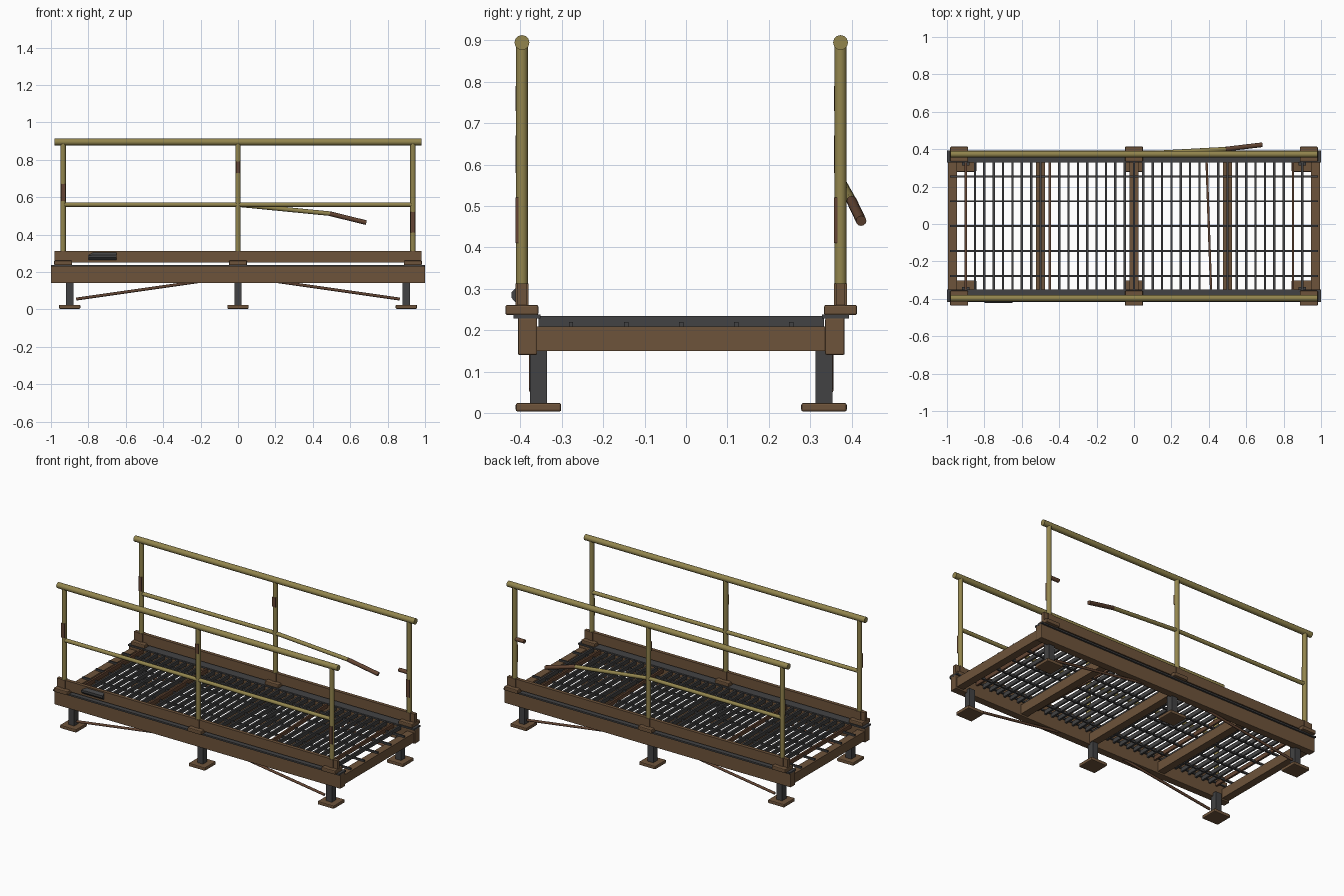
import bpy
import bmesh
from mathutils import Vector

cube = bpy.data.objects.get("Cube")
if cube:
    bpy.data.objects.remove(cube)

MID = -0.0115               # centre line of the walkway
STATIONS = (-1, 0, 1)       # left, middle and right supports


def material(name, rgb):
    m = bpy.data.materials.new(name)
    m.use_nodes = True
    m.diffuse_color = (*rgb, 1)
    m.node_tree.nodes["Principled BSDF"].inputs["Base Color"].default_value = (*rgb, 1)
    return m


BROWN = material("brown steel", (0.155, 0.087, 0.043))
RUST = material("dark rust", (0.125, 0.06, 0.033))
OLIVE = material("faded yellow paint", (0.29, 0.235, 0.075))
GREY = material("dark grey steel", (0.055, 0.055, 0.057))


def make(name, bm, mat):
    bmesh.ops.recalc_face_normals(bm, faces=bm.faces)
    mesh = bpy.data.meshes.new(name)
    bm.to_mesh(mesh)
    bm.free()
    mesh.materials.append(mat)
    obj = bpy.data.objects.new(name, mesh)
    bpy.context.collection.objects.link(obj)
    return obj


def box(name, x, y, z, mat, bevel=0):
    """Box from (low, high) ranges on each axis."""
    bm = bmesh.new()
    bmesh.ops.create_cube(bm, size=1)
    for v in bm.verts:
        v.co = [(r[0] + r[1]) / 2 + c * (r[1] - r[0]) for r, c in zip((x, y, z), v.co)]
    obj = make(name, bm, mat)
    if bevel:
        mod = obj.modifiers.new("soft edges", "BEVEL")
        mod.width = bevel
        mod.segments = 2
    return obj


def tube(name, a, b, radius, mat, sides=12):
    """Solid round bar between two points."""
    a, b = Vector(a), Vector(b)
    bm = bmesh.new()
    bmesh.ops.create_cone(bm, cap_ends=True, segments=sides, radius1=radius,
                          radius2=radius, depth=(b - a).length)
    turn = (b - a).to_track_quat("Z", "Y")
    for v in bm.verts:
        v.co = turn @ v.co + (a + b) / 2
    for f in bm.faces:
        f.smooth = sides > 4 and len(f.verts) == 4
    return make(name, bm, mat)


def around(c, half):
    return (c - half, c + half)


# Both long sides: beams, flanges, toe boards, supports and railings
for side, label in ((-1, "front"), (1, "back")):
    def span(near, far):
        return tuple(sorted((MID + side * near, MID + side * far)))

    rail_y = MID + side * 0.385
    box(f"{label}_side_beam", (-1, 1), span(0.348, 0.395), (0.14, 0.23), BROWN, 0.004)
    box(f"{label}_flange", (-1, 1), span(0.34, 0.405), (0.228, 0.238), GREY)
    box(f"{label}_toe_board", (-0.98, 0.98), around(rail_y, 0.011), (0.25, 0.313), BROWN)
    tube(f"{label}_top_rail", (-0.98, rail_y, 0.895), (0.98, rail_y, 0.895), 0.018, OLIVE)

    # Rust patches sit at a different height on each post
    for s, patch in zip(STATIONS, ((0.58, 0.67), (0.73, 0.79), (0.41, 0.52))):
        leg_x, post_x = s * 0.9, s * 0.935
        box(f"{label}_foot", around(leg_x, 0.057), span(0.29, 0.4), (0.003, 0.024), BROWN, 0.005)
        box(f"{label}_leg", around(leg_x, 0.02), span(0.324, 0.366), (0.02, 0.16), GREY)
        box(f"{label}_post_base", around(post_x, 0.048), span(0.345, 0.425), (0.236, 0.261),
            BROWN, 0.005)
        box(f"{label}_post_sleeve", around(post_x, 0.016), around(rail_y, 0.0155),
            (0.255, 0.313), BROWN)
        tube(f"{label}_post", (post_x, rail_y, 0.26), (post_x, rail_y, 0.89), 0.0145, OLIVE)
        box(f"{label}_rust_patch", around(post_x, 0.012), (rail_y - 0.016, rail_y - 0.007),
            patch, RUST)

    # Slanted braces from the outer feet up to the beam
    for s in (-1, 1):
        tube(f"{label}_brace", (s * 0.865, MID + side * 0.36, 0.055),
             (s * 0.2, MID + side * 0.36, 0.15), 0.008, RUST, 8)

# Middle rails: whole in front, broken and bent outwards at the back
front_y, back_y = MID - 0.385, MID + 0.385
tube("front_middle_rail", (-0.935, front_y, 0.56), (0.935, front_y, 0.56), 0.012, OLIVE)
tube("back_middle_rail", (-0.935, back_y, 0.56), (0, back_y, 0.56), 0.012, OLIVE)
bend = (0.49, back_y + 0.027, 0.512)
tube("bent_rail", (0, back_y, 0.56), bend, 0.012, OLIVE)
tube("bent_rail_tip", bend, (0.685, back_y + 0.05, 0.464), 0.0125, RUST)
tube("rail_stub", (0.865, back_y, 0.56), (0.935, back_y, 0.56), 0.012, RUST)

# Cross beams under the deck
for x in (-0.97, -0.5, 0, 0.5, 0.97):
    box("cross_beam", around(x, 0.024), around(MID, 0.35), (0.15, 0.209), BROWN)

# Deck grating: bars across, thin rods along; a few bars rusted, one knocked askew
for k in range(-18, 19):
    x = k * 0.05
    rusty = k in (-18, -9, 8, 17)
    bar = box("grating_bar", around(x, 0.006), around(MID, 0.345), (0.209, 0.234),
              RUST if rusty else GREY)
    if k == 8:
        bar.name = "loose_bar"
        for v in bar.data.vertices:
            v.co.x -= 0.035 * (v.co.y - MID)
for k in range(-2, 3):
    box("grating_rod", (-0.985, 0.985), around(MID + k * 0.133, 0.005), (0.208, 0.22), GREY)

# Torn plate standing out from the front toe board
bm = bmesh.new()
outline = ((-0.8, 0.26), (-0.65, 0.26), (-0.65, 0.308), (-0.77, 0.308), (-0.8, 0.29))
inner = [bm.verts.new((x, front_y - 0.008, z)) for x, z in outline]
tip = [bm.verts.new((x, front_y - 0.025, 0.285 + (z - 0.285) * 0.3)) for x, z in outline]
bm.faces.new(inner)
bm.faces.new(tip)
for i in range(len(outline)):
    j = (i + 1) % len(outline)
    bm.faces.new((inner[i], inner[j], tip[j], tip[i]))
make("torn_plate", bm, GREY)
